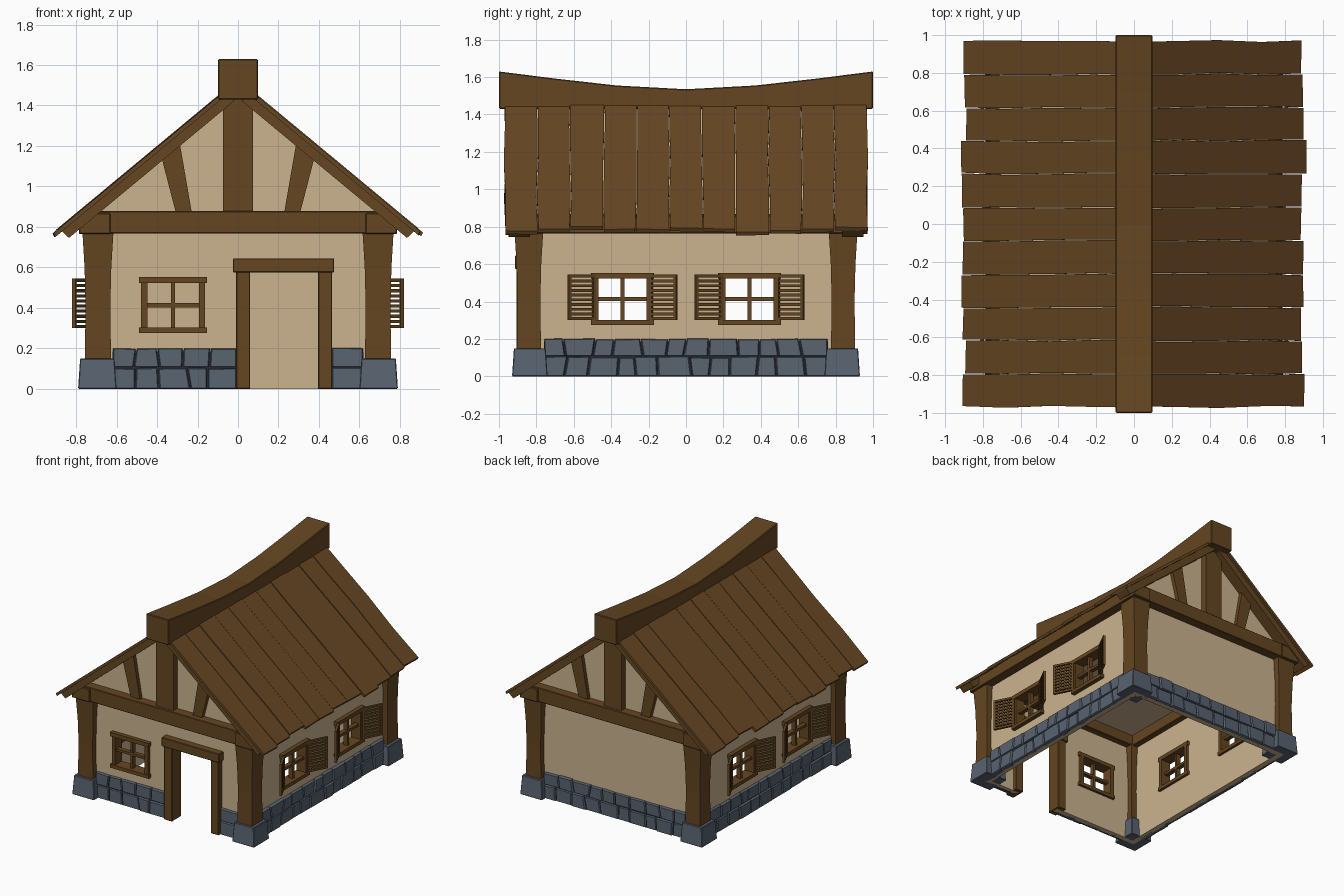
import bpy, bmesh, math, random
from mathutils import Vector

if "Cube" in bpy.data.objects:
    bpy.data.objects.remove(bpy.data.objects["Cube"])

random.seed(7)
jit = lambda a: random.uniform(-a, a)


def material(name, rgb):
    m = bpy.data.materials.new(name)
    m.diffuse_color = (*rgb, 1)
    m.use_nodes = True
    m.node_tree.nodes["Principled BSDF"].inputs["Base Color"].default_value = m.diffuse_color
    return m


PLASTER = material("tan plaster", (0.60, 0.455, 0.275))
TIMBER = material("brown timber", (0.128, 0.061, 0.015))
ROOF = material("roof wood", (0.135, 0.063, 0.017))
STONE = material("slate stone", (0.100, 0.125, 0.163))
MORTAR = material("dark mortar", (0.030, 0.038, 0.050))


def solid(bm, ring, other):
    """Closed solid between two rings; other may be an offset vector."""
    if len(other) == 3 and isinstance(other[0], (int, float)):
        other = [Vector(p) + Vector(other) for p in ring]
    a = [bm.verts.new(p) for p in ring]
    b = [bm.verts.new(p) for p in other]
    bm.faces.new(a[::-1])
    bm.faces.new(b)
    n = len(a)
    for i in range(n):
        bm.faces.new((a[i], a[(i + 1) % n], b[(i + 1) % n], b[i]))


def rect(cx, cy, h, z):
    return [(cx - h, cy - h, z), (cx + h, cy - h, z), (cx + h, cy + h, z), (cx - h, cy + h, z)]


def box(bm, p, q):
    x0, x1 = sorted((p[0], q[0]))
    y0, y1 = sorted((p[1], q[1]))
    z0, z1 = sorted((p[2], q[2]))
    solid(bm, [(x0, y0, z0), (x1, y0, z0), (x1, y1, z0), (x0, y1, z0)], (0, 0, z1 - z0))


def make(name, bm, mat, bevel=0):
    bmesh.ops.recalc_face_normals(bm, faces=bm.faces[:])
    me = bpy.data.meshes.new(name)
    bm.to_mesh(me)
    bm.free()
    ob = bpy.data.objects.new(name, me)
    bpy.context.collection.objects.link(ob)
    if mat:
        me.materials.append(mat)
    if bevel:
        mod = ob.modifiers.new("bevel", 'BEVEL')
        mod.width, mod.segments = bevel, 1
    return ob


# plastered body with gables, hollowed out and pierced by door and windows
bm = bmesh.new()
solid(bm, [(-.715, -.86, 0), (.715, -.86, 0), (.715, -.86, .895), (0, -.86, 1.485), (-.715, -.86, .895)], (0, 1.72, 0))
body = make("plaster_walls", bm, PLASTER)
for name, p, q in (("room", (-.675, -.82, -.05), (.675, .82, .85)),
                   ("door", (.05, -1, -.06), (.405, -.7, .59)),
                   ("front_window", (-.46, -1, .29), (-.18, -.7, .535)),
                   ("side_window_a", (-1, -.48, .29), (1, -.2, .535)),
                   ("side_window_b", (-1, .2, .29), (1, .48, .535))):
    bm = bmesh.new()
    box(bm, p, q)
    cutter = make(name + "_cutter", bm, None)
    cutter.hide_render = True
    cutter.display_type = 'WIRE'
    mod = body.modifiers.new(name, 'BOOLEAN')
    mod.operation, mod.solver, mod.object = 'DIFFERENCE', 'EXACT', cutter

# corner posts on stone footings
posts, feet = bmesh.new(), bmesh.new()
for sx in (-1, 1):
    for sy in (-1, 1):
        solid(feet, rect(sx * .695, sy * .835, .095, 0), rect(sx * .695, sy * .835, .085, .15))
        levels = [(.14, .065), (.4, .061), (.6, .066), (.78, .077)]
        for (z0, h0), (z1, h1) in zip(levels, levels[1:]):
            solid(posts, rect(sx * .692, sy * .84, h0, z0), rect(sx * .692, sy * .84, h1, z1))
make("corner_posts", posts, TIMBER)
make("post_footings", feet, STONE, .004)


# wall-to-world mappings: u along the wall, w outward from the centre
def front(u, w, z): return (u, -w, z)
def back(u, w, z): return (u, w, z)
def right(u, w, z): return (w, u, z)
def left(u, w, z): return (-w, u, z)


# low stone courses, two rows of uneven blocks over a mortar backing
stones, mortar = bmesh.new(), bmesh.new()


def stone_run(P, u0, u1, w):
    box(mortar, P(u0, w - .015, 0), P(u1, w + .010, .185))
    zs = .105
    for row in range(2):
        n = max(1, round((u1 - u0) / .125))
        cuts = [u0 + (u1 - u0) * i / n + (jit(.028) if 0 < i < n else 0) for i in range(n + 1)]
        lean = [jit(.010) if 0 < i < n else 0 for i in range(n + 1)]
        for i in range(n):
            g, out = .003, w + .024 + jit(.005)
            a, b, la, lb = cuts[i] + g, cuts[i + 1] - g, lean[i], lean[i + 1]
            lo = 0 if row == 0 else zs + .003
            hi = (zs - .003 if row == 0 else .200) + jit(.003)
            ring = [(a - la, lo), (b - lb, lo), (b + lb, hi + jit(.003)), (a + la, hi)]
            c = Vector(((a + b) / 2, (lo + hi) / 2))
            inset = [c + (Vector(r) - c) * .93 for r in ring]
            solid(stones, [P(u, w - .015, z) for u, z in ring], [P(u, out - .008, z) for u, z in ring])
            solid(stones, [P(u, out - .008, z) for u, z in ring], [P(u, out, max(z, 0)) for u, z in inset])


stone_run(front, -.62, -.005, .86)
stone_run(front, .46, .62, .86)
stone_run(back, -.62, .62, .86)
stone_run(right, -.76, .76, .715)
stone_run(left, -.76, .76, .715)
make("stone_courses", stones, STONE)
make("mortar_backing", mortar, MORTAR)

# door frame
bm = bmesh.new()
box(bm, (-.01, -.905, 0), (.06, -.79, .58))
box(bm, (.395, -.905, 0), (.465, -.79, .58))
box(bm, (-.025, -.915, .575), (.475, -.78, .645))
make("door_frame", bm, TIMBER, .004)

# window frames with crossbars, and slatted shutters on the side walls
frames, shutters = bmesh.new(), bmesh.new()


def window(P, c, w):
    i, o = w - .06, w + .028
    for k in (-1, 1):
        box(frames, P(c + k * .128, i, .29), P(c + k * .158, o - .005, .54))
    box(frames, P(c - .168, i, .275), P(c + .168, o + .004, .302))
    box(frames, P(c - .168, i, .522), P(c + .168, o + .004, .553))
    box(frames, P(c - .01, w - .03, .29), P(c + .01, w + .005, .54))
    box(frames, P(c - .14, w - .03, .403), P(c + .14, w + .005, .423))


def shutter(P, u0, k, w0):
    ca, sa = math.cos(math.radians(27)), math.sin(math.radians(27))

    def part(t0, t1, z0, z1, d):
        corners = [(t0, -d), (t1, -d), (t1, d), (t0, d)]
        ring = [P(u0 + k * (t * ca - e * sa), w0 + t * sa + e * ca, z0) for t, e in corners]
        solid(shutters, ring, (0, 0, z1 - z0))

    for t in (0, .147):
        part(t, t + .016, .300, .545, .009)
    for z in (.300, .529):
        part(.01, .155, z, z + .016, .009)
    for i in range(8):
        z = .326 + i * .0252
        part(.01, .155, z, z + .015, .006)


window(front, -.32, .86)
for P in (right, left):
    for c in (-.34, .34):
        window(P, c, .715)
        for k in (-1, 1):
            shutter(P, c + k * .145, k, .738)
make("window_frames", frames, TIMBER)
make("shutters", shutters, TIMBER)

# wall-top beams all round
bm = bmesh.new()
for s in (-1, 1):
    box(bm, (s * .63, -.94, .765), (s * .785, .94, .868))
    box(bm, (-.70, s * .77, .768), (.70, s * .932, .878))
make("wall_plates", bm, TIMBER, .004)


def slope(sx, x, y, d):
    """Point on the roof, d below its top surface."""
    return (sx * x, y, 1.528 - .829 * x - d)


# gable timbers: king post, braces and rafters
bm = bmesh.new()
for sy in (-1, 1):
    box(bm, (-.075, sy * .84, .86), (.075, sy * .91, 1.44))
    for sx in (-1, 1):
        y = sy * .84
        solid(bm, [(sx * .228, y, .87), (sx * .307, y, .87), (sx * .377, y, 1.14), (sx * .287, y, 1.21)], (0, sy * .05, 0))
        y = sy * .835
        solid(bm, [slope(sx, .02, y, .02), slope(sx, .875, y, .02), slope(sx, .835, y, .09), slope(sx, .02, y, .09)], (0, sy * .115, 0))
make("gable_timbers", bm, TIMBER)

# roof planks with uneven shared edges and ragged ends
bm = bmesh.new()
N = 11
for sx in (-1, 1):
    xs = [0, .22, .45, .68]
    edges = [[-.97 + 1.94 * i / N + jit(.006) for _ in range(5)] for i in range(N + 1)]
    for i in range(N):
        end, lift = .90 + jit(.018), jit(.004)
        px = xs + [end]
        ring = [slope(sx, x, e + .002, lift) for x, e in zip(px, edges[i])]
        px[-1] += jit(.006)
        ring += [slope(sx, x, e - .002, lift) for x, e in reversed(list(zip(px, edges[i + 1])))]
        solid(bm, ring, (-sx * .010, 0, -.018))
make("roof_planks", bm, ROOF)

# sagging ridge beam
bm = bmesh.new()
top = [(-1, 1.63), (-.7, 1.592), (-.37, 1.555), (0, 1.535), (.37, 1.555), (.7, 1.592), (1, 1.63)]
solid(bm, [(-.098, y, z) for y, z in top] + [(-.098, 1, 1.43), (-.098, -1, 1.43)], (.196, 0, 0))
make("ridge_beam", bm, TIMBER, .005)
